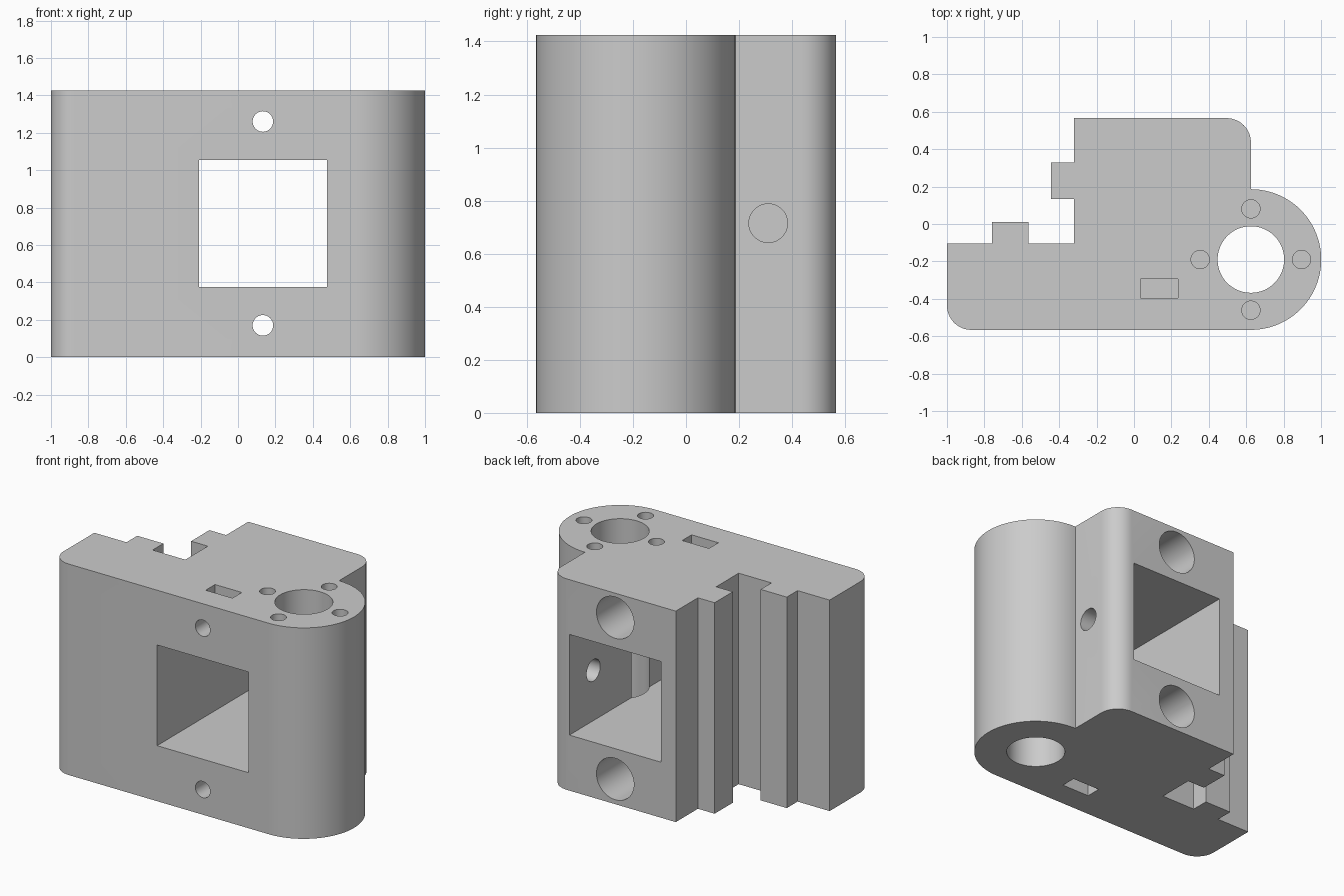
import bpy, math
from mathutils import Matrix, Vector

cube = bpy.data.objects.get("Cube")
if cube:
    bpy.data.objects.remove(cube)

HEIGHT = 1.425
BACK, FRONT = 0.566, -0.566
BORE = (0.625, -0.19)

grey = bpy.data.materials.new("plain grey")
grey.use_nodes = True
colour = (0.6, 0.6, 0.6, 1)
grey.diffuse_color = colour
grey.node_tree.nodes["Principled BSDF"].inputs["Base Color"].default_value = colour


def arc(cx, cy, r, start, end, steps):
    """Points along an arc, angles in degrees."""
    angles = [math.radians(start + (end - start) * i / steps) for i in range(steps + 1)]
    return [(cx + r * math.cos(a), cy + r * math.sin(a)) for a in angles]


def prism(name, outline, z0, z1):
    """Extrude a counter-clockwise outline from z0 to z1."""
    n = len(outline)
    verts = [(x, y, z) for z in (z0, z1) for x, y in outline]
    faces = [tuple(reversed(range(n))), tuple(range(n, 2 * n))]
    faces += [(i, (i + 1) % n, n + (i + 1) % n, n + i) for i in range(n)]
    mesh = bpy.data.meshes.new(name)
    mesh.from_pydata(verts, [], faces)
    mesh.materials.append(grey)
    obj = bpy.data.objects.new(name, mesh)
    bpy.context.scene.collection.objects.link(obj)
    return obj


# Body profile: rounded front corner, bearing lobe, rounded back corner, guide keys
outline = arc(-0.87, FRONT + 0.13, 0.13, 180, 270, 12)
outline += arc(*BORE, 0.376, -90, 90, 48)
outline += arc(0.495, BACK - 0.13, 0.13, 0, 90, 12)
outline += [(-0.32, BACK), (-0.32, 0.33), (-0.445, 0.33), (-0.445, 0.135),
            (-0.32, 0.135), (-0.32, -0.105), (-0.565, -0.105), (-0.565, 0.01),
            (-0.76, 0.01), (-0.76, -0.105), (-1, -0.105)]
body = prism("carriage_block", outline, 0, HEIGHT)
cutters = []


def cut_box(name, x0, x1, y0, y1, z0, z1):
    cutters.append(prism(name, [(x0, y0), (x1, y0), (x1, y1), (x0, y1)], z0, z1))


def cut_hole(name, start, axis, length, radius, steps=32):
    """Round hole running from start along axis."""
    obj = prism(name, arc(0, 0, radius, 0, 360, steps)[:-1], 0, length)
    turn = Vector((0, 0, 1)).rotation_difference(Vector(axis)).to_matrix().to_4x4()
    obj.data.transform(Matrix.Translation(start) @ turn)
    cutters.append(obj)


# Main window and vertical bore
cut_box("window_cutter", -0.208, 0.475, -1, 1, 0.375, 1.055)
cut_hole("bore_cutter", (*BORE, -0.1), (0, 0, 1), HEIGHT + 0.2, 0.178, 64)

# Blind mounting holes around the bore
for i in range(4):
    a = i * math.pi / 2
    cut_hole("mount_hole_cutter",
             (BORE[0] + 0.271 * math.cos(a), BORE[1] + 0.271 * math.sin(a), HEIGHT - 0.3),
             (0, 0, 1), 0.4, 0.049)

# Clamp screw holes with deep back counterbores
for z in (0.17, 1.26):
    cut_hole("screw_hole_cutter", (0.133, -1, z), (0, 1, 0), 2, 0.055)
    cut_hole("counterbore_cutter", (0.133, 0, z), (0, 1, 0), 1, 0.14, 48)

# Nut slots from both ends
cut_box("nut_slot_cutter", 0.035, 0.235, -0.395, -0.295, -0.1, 0.27)
cut_box("nut_slot_cutter", 0.035, 0.235, -0.395, -0.295, HEIGHT - 0.27, HEIGHT + 0.1)

# Side hole into the window
cut_hole("side_hole_cutter", (0.3, 0.31, 0.715), (1, 0, 0), 0.6, 0.073)

bpy.context.view_layer.objects.active = body
body.select_set(True)
for cutter in cutters:
    mod = body.modifiers.new("cut", 'BOOLEAN')
    mod.operation = 'DIFFERENCE'
    mod.solver = 'EXACT'
    mod.object = cutter
    bpy.ops.object.modifier_apply(modifier=mod.name)
for cutter in cutters:
    bpy.data.objects.remove(cutter)

bpy.ops.object.select_all(action='DESELECT')
body.select_set(True)
bpy.ops.object.shade_smooth_by_angle(angle=math.radians(30))
